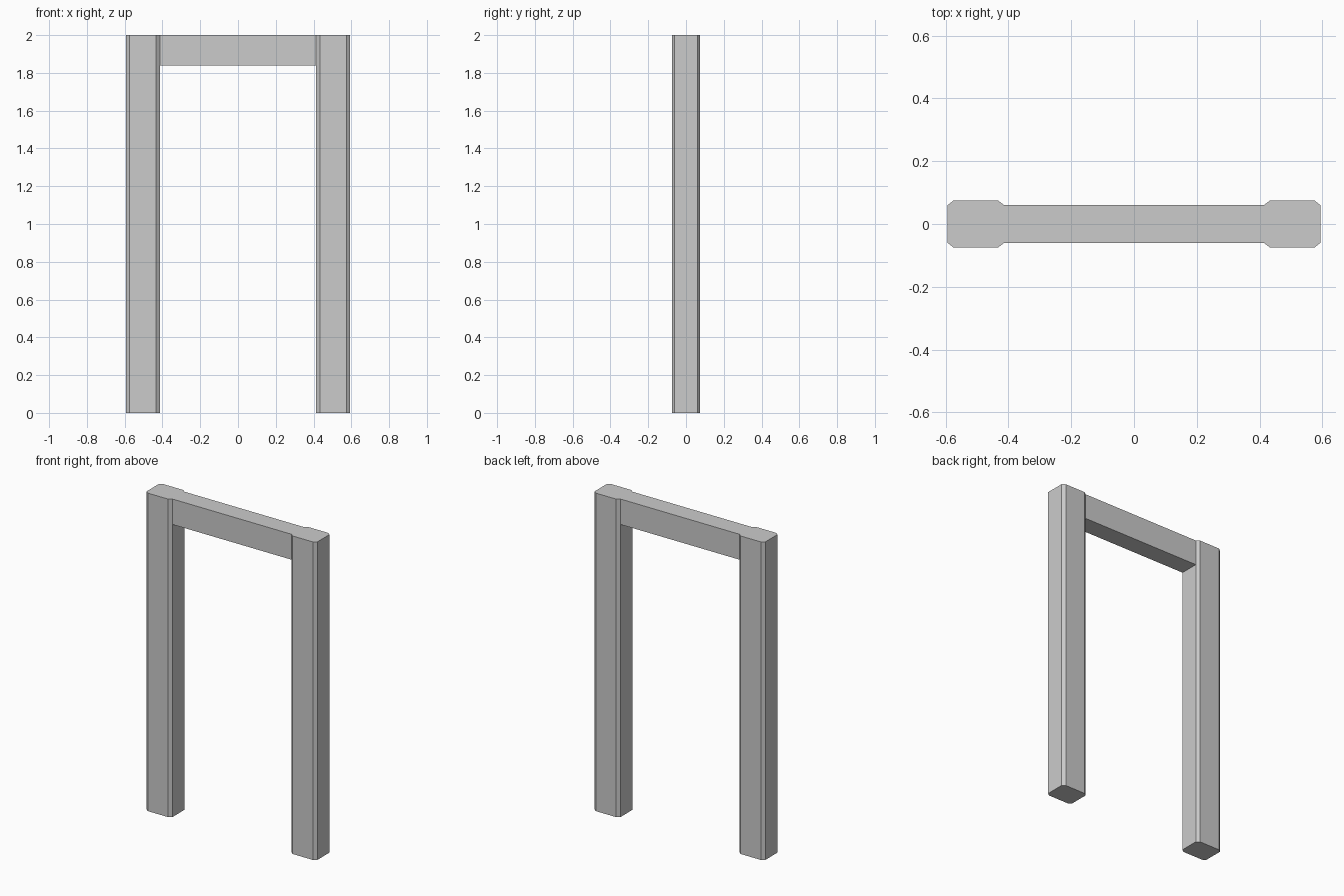
import bpy
import bmesh

if "Cube" in bpy.data.objects:
    bpy.data.objects.remove(bpy.data.objects["Cube"])

HEIGHT = 2.0
POST_X, POST_HW, POST_HD = 0.504, 0.09, 0.075   # post centre, half width, half depth
CH_X, CH_Y = 0.019, 0.015                        # corner chamfer
BEAM_BOTTOM = 1.84


def prism(name, profile, z0, z1):
    """Extrude an xy outline from z0 to z1."""
    bm = bmesh.new()
    base = bm.faces.new([bm.verts.new((x, y, z0)) for x, y in profile])
    ext = bmesh.ops.extrude_face_region(bm, geom=[base], use_keep_orig=True)
    top = [v for v in ext["geom"] if isinstance(v, bmesh.types.BMVert)]
    bmesh.ops.translate(bm, verts=top, vec=(0, 0, z1 - z0))
    bmesh.ops.recalc_face_normals(bm, faces=bm.faces)
    mesh = bpy.data.meshes.new(name)
    bm.to_mesh(mesh)
    bm.free()
    obj = bpy.data.objects.new(name, mesh)
    bpy.context.collection.objects.link(obj)
    return obj


def chamfered_rect(cx, w, d):
    return [(cx - w + CH_X, -d), (cx + w - CH_X, -d),
            (cx + w, -d + CH_Y), (cx + w, d - CH_Y),
            (cx + w - CH_X, d), (cx - w + CH_X, d),
            (cx - w, d - CH_Y), (cx - w, -d + CH_Y)]


# Chamfered side posts
for side, label in ((-1, "left_post"), (1, "right_post")):
    prism(label, chamfered_rect(side * POST_X, POST_HW, POST_HD), 0, HEIGHT)

# Lintel between the posts, flush with their chamfer edges and tops
bx, by = POST_X - POST_HW, POST_HD - CH_Y
prism("lintel", [(-bx, -by), (bx, -by), (bx, by), (-bx, by)], BEAM_BOTTOM, HEIGHT)
